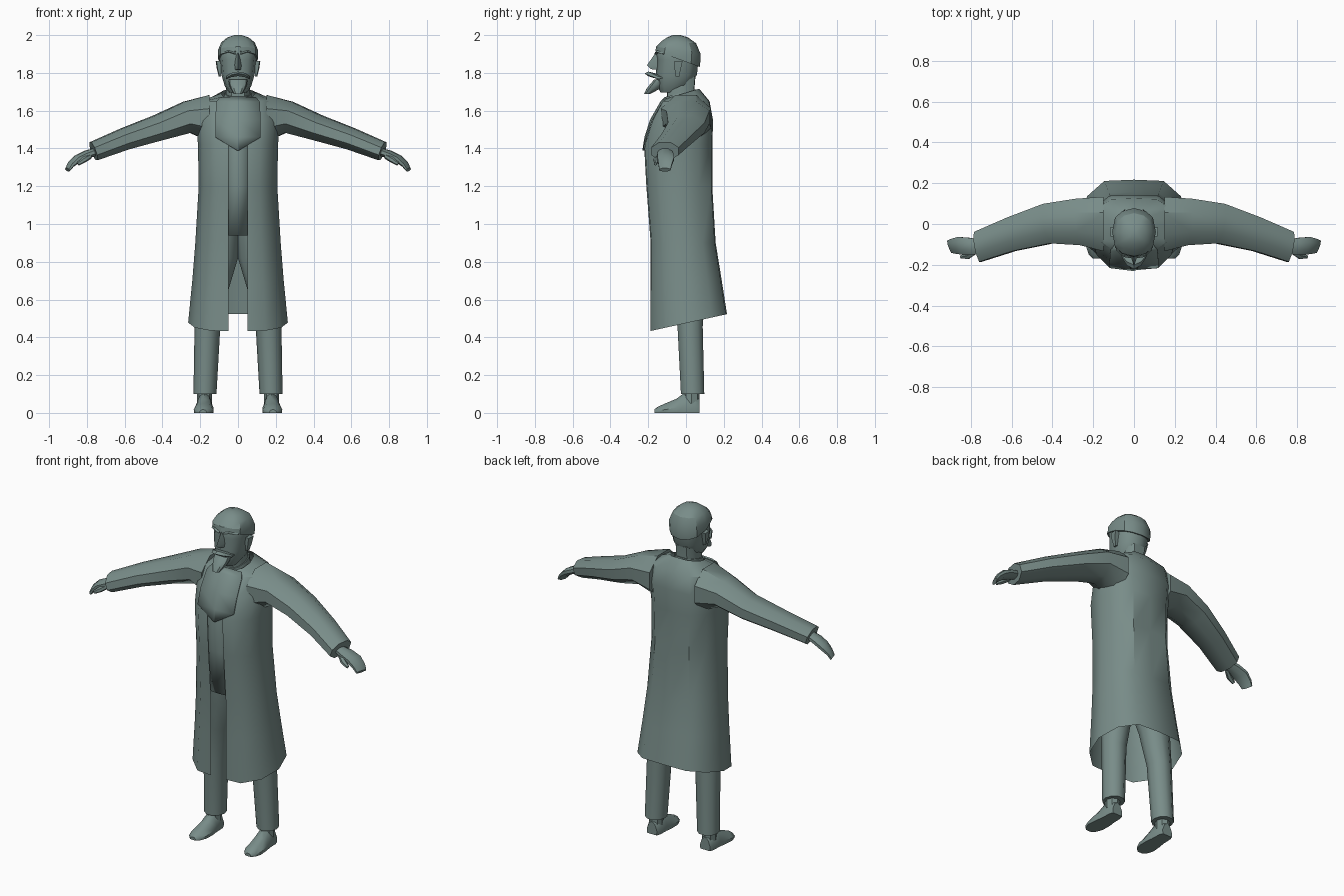
import bpy, bmesh, math
from mathutils import Vector

cube = bpy.data.objects.get("Cube")
if cube:
    bpy.data.objects.remove(cube, do_unlink=True)

mat = bpy.data.materials.new("grey_green")
mat.use_nodes = True
COLOUR = (0.19, 0.265, 0.25, 1)
mat.diffuse_color = COLOUR
bsdf = mat.node_tree.nodes["Principled BSDF"]
bsdf.inputs["Base Color"].default_value = COLOUR
bsdf.inputs["Roughness"].default_value = 0.8


def finish(name, bm, angle=40):
    bmesh.ops.recalc_face_normals(bm, faces=bm.faces)
    mesh = bpy.data.meshes.new(name)
    bm.to_mesh(mesh)
    bm.free()
    mesh.materials.append(mat)
    ob = bpy.data.objects.new(name, mesh)
    bpy.context.collection.objects.link(ob)
    bpy.ops.object.select_all(action='DESELECT')
    ob.select_set(True)
    bpy.context.view_layer.objects.active = ob
    bpy.ops.object.shade_smooth_by_angle(angle=math.radians(angle))
    return ob


def loft(name, rings, closed=True, caps=True, angle=40):
    """Skin a list of equal-length point rings."""
    bm = bmesh.new()
    rows = [[bm.verts.new(p) for p in ring] for ring in rings]
    n = len(rows[0])
    for a, b in zip(rows, rows[1:]):
        for i in range(n if closed else n - 1):
            j = (i + 1) % n
            bm.faces.new((a[i], a[j], b[j], b[i]))
    if caps:
        bm.faces.new(rows[0])
        bm.faces.new(rows[-1])
    return finish(name, bm, angle)


def section(z, w, yf, yb, tilt=0, gap=0, sq=0.97):
    """Horizontal body section; a gap leaves it open at the front."""
    c, h = (yf + yb) / 2, (yb - yf) / 2
    half = [(gap, -1), (.55 * w, -sq), (.87 * w, -.6), (w, 0),
            (.87 * w, .6), (.55 * w, sq), (0, 1)]
    other = [(-x, y) for x, y in half[-2::-1]]
    if not gap:
        other.pop()
    return [Vector((x, c + h * y, z + tilt * (c + h * y))) for x, y in half + other]


def limb_ring(s, x, y, z, ry, rz, slant=0, n=8):
    """Ring across a sideways limb, leaning with its slope."""
    pts = []
    for i in range(n):
        t = 2 * math.pi * (i + .5) / n
        dy, dz = ry * 1.07 * math.cos(t), rz * 1.07 * math.sin(t)
        pts.append((s * (x + slant * (dz + dy * .5)), y + dy, z + dz))
    return pts


def strip(name, rows, thick):
    """Thin panel following the coat front; rows are z, half width, y."""
    ob = loft(name, [[(-w, y + .004, z), (0, y, z), (w, y + .004, z)] for z, w, y in rows],
              closed=False, caps=False)
    mod = ob.modifiers.new("thickness", 'SOLIDIFY')
    mod.thickness = thick
    mod.offset = 0
    return ob


# Long coat, open at the front
coat = [(.475, .264, -.187, .217, .22), (.7, .242, -.187, .187, .08),
        (.9, .226, -.187, .157), (1.2, .208, -.21, .139), (1.42, .212, -.222, .14),
        (1.55, .222, -.18, .143), (1.65, .205, -.125, .125), (1.695, .09, -.1, .07, .3)]
loft("coat", [section(*r[:4], tilt=r[4] if len(r) > 4 else 0, gap=.05) for r in coat],
     closed=False, caps=False)
strip("front_panel", [(.94, .055, -.182), (1.2, .055, -.203), (1.42, .055, -.215),
                      (1.55, .055, -.173), (1.64, .055, -.125)], .006)
strip("chest_bib", [(1.67, .095, -.108), (1.645, .115, -.133), (1.55, .12, -.187),
                    (1.46, .12, -.216), (1.39, .006, -.227)], .008)

# Neck, neckband and head
loft("neck", [section(1.62, .066, -.1, .045), section(1.72, .064, -.1, .045),
              section(1.78, .064, -.1, .05)])
loft("neckband", [section(1.65, .08, -.112, .06, .2), section(1.7, .07, -.108, .052, .25)])
head = [(1.695, .045, -.135, -.03), (1.73, .07, -.152, .02), (1.79, .088, -.16, .058),
        (1.87, .097, -.153, .066), (1.915, .1, -.16, .07), (1.96, .083, -.135, .045),
        (1.985, .05, -.1, .0)]
loft("head", [section(*r, sq=.87) for r in head])
hair = [(1.858, .106, -.162, .074, -.36), (1.912, .107, -.158, .078, -.17),
        (1.96, .088, -.132, .053, -.05), (1.988, .056, -.1, .01), (2.0, .02, -.07, -.03)]
loft("hair", [section(*r, sq=.87) for r in hair], angle=30)

# Face details
loft("nose", [[(-.01, -.145, 1.905), (0, -.162, 1.905), (.01, -.145, 1.905)],
              [(-.02, -.145, 1.84), (0, -.207, 1.84), (.02, -.145, 1.84)],
              [(-.018, -.145, 1.815), (0, -.185, 1.82), (.018, -.145, 1.815)]], angle=25)
loft("beard", [section(1.765, .05, -.168, -.12), section(1.74, .048, -.19, -.12),
               section(1.715, .038, -.21, -.14), section(1.688, .022, -.222, -.19)], angle=35)
loft("moustache", [[(x, y, z + .01), (x, y - .02 * k, z), (x, y, z - .014 * k), (x, y + .04, z)]
                   for x, y, z, k in ((-.064, -.15, 1.772, .3), (-.035, -.185, 1.79, .9),
                                      (0, -.2, 1.797, 1), (.035, -.185, 1.79, .9),
                                      (.064, -.15, 1.772, .3))])

for side, s in (("left", 1), ("right", -1)):
    # Brow and ear
    loft(side + "_brow", [[(s * x, y, z + .008), (s * x, y - .01, z), (s * x, y + .03, z - .008)]
                          for x, y, z in ((.014, -.158, 1.9), (.05, -.152, 1.912),
                                          (.088, -.118, 1.9))])
    loft(side + "_ear", [[(s * .09, a, z), (s * (.104 + k), a, z),
                          (s * (.108 + k), b, z), (s * .09, b, z)]
                         for z, a, b, k in ((1.78, -.055, -.035, -.006),
                                            (1.82, -.06, -.028, .004),
                                            (1.862, -.062, -.018, .01))])
    # Sleeve, hand and thumb
    arm = [(.15, 0, 1.56, .135, .125, 0), (.27, .01, 1.565, .115, .083, .2),
           (.42, .002, 1.51, .098, .065, .35), (.6, -.05, 1.45, .083, .055, .35),
           (.765, -.112, 1.385, .074, .048, .35)]
    loft(side + "_sleeve", [limb_ring(s, *r) for r in arm])
    hand = [(.73, -.11, 1.39, .03, .022), (.8, -.11, 1.368, .043, .02, .4),
            (.85, -.107, 1.345, .044, .018, .5), (.885, -.11, 1.315, .036, .013, .7),
            (.903, -.112, 1.287, .03, .009, .7)]
    loft(side + "_hand", [limb_ring(s, *r) for r in hand])
    thumb = [(.775, -.135, 1.362, .014, .014), (.815, -.157, 1.34, .015, .013, .5),
             (.848, -.162, 1.318, .008, .008, .5)]
    loft(side + "_thumb", [limb_ring(s, *r, n=6) for r in thumb])
    # Trouser leg
    leg = [(.1, .175, .035, .061, .065), (.45, .162, .022, .068, .07),
           (.65, .137, .01, .086, .085), (.82, .1, -.01, .1, .1), (.97, .092, -.025, .1, .105)]
    loft(side + "_trouser_leg",
         [[(s * (cx + rx * math.cos(i * math.pi / 5)), cy + ry * math.sin(i * math.pi / 5), z)
           for i in range(10)] for z, cx, cy, rx, ry in leg])
    # Shoe: heel to toe
    shoe = [(.072, .178, .032, .075), (.05, .178, .04, .1), (-.01, .178, .042, .105),
            (-.05, .179, .048, .075), (-.11, .182, .05, .05), (-.15, .184, .036, .032),
            (-.168, .185, .018, .018)]
    loft(side + "_shoe",
         [[(s * (cx + w * fx), y, h * fz) for fx, fz in
           ((-1, 0), (-1.05, .35), (-.6, .85), (0, 1), (.6, .85), (1.05, .35), (1, 0))]
          for y, cx, w, h in shoe])
    loft(side + "_ankle",
         [[(s * (.178 + .04 * math.cos(i * math.pi / 4)), .03 + .042 * math.sin(i * math.pi / 4), z)
           for i in range(8)] for z in (.05, .14)])
